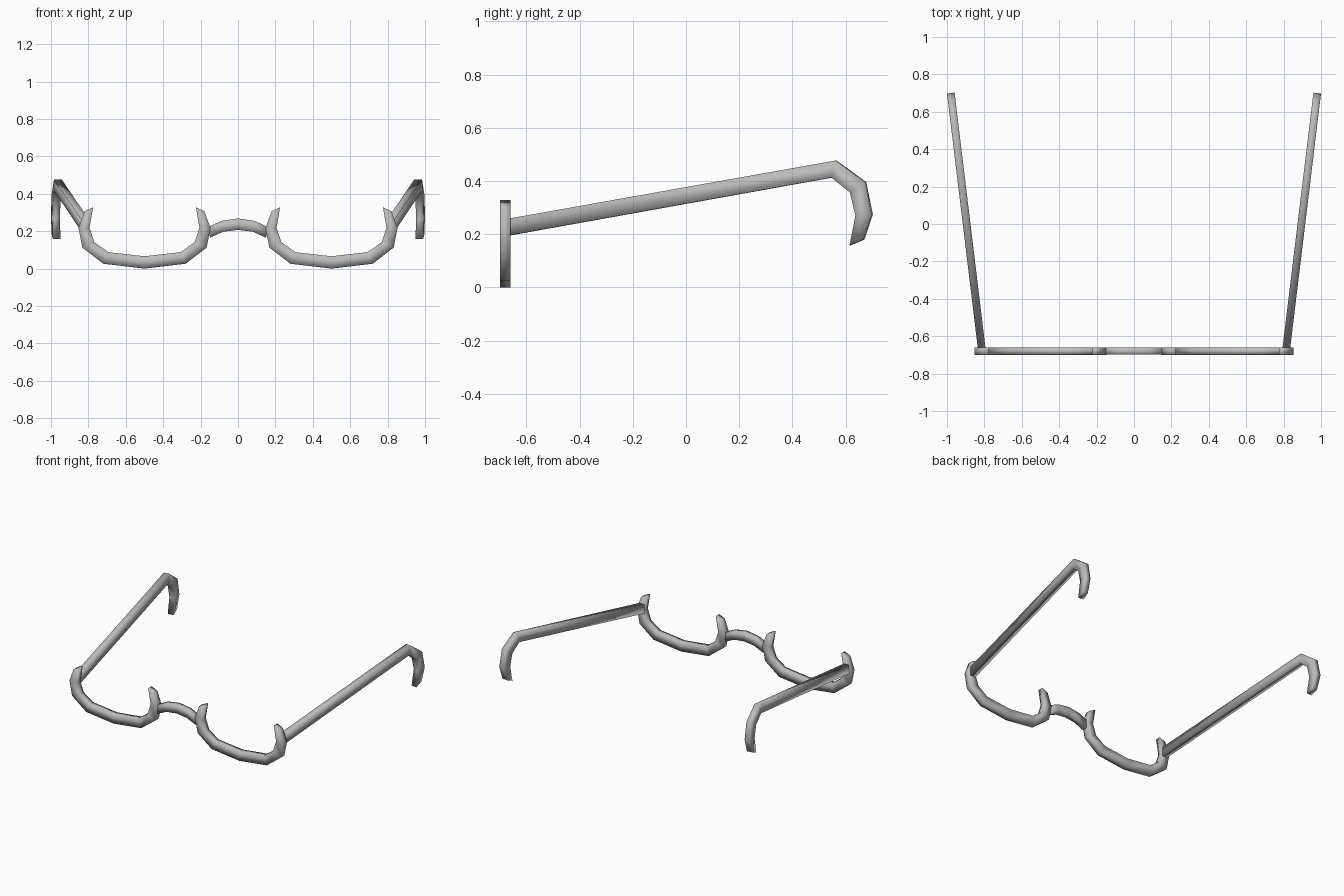
import bpy, bmesh
from mathutils import Vector

if "Cube" in bpy.data.objects:
    bpy.data.objects.remove(bpy.data.objects["Cube"])

metal = bpy.data.materials.new("grey metal")
metal.diffuse_color = (0.5, 0.5, 0.5, 1)
metal.use_nodes = True
metal.node_tree.nodes["Principled BSDF"].inputs["Base Color"].default_value = metal.diffuse_color


def bar(name, outer, inner, half, place, normal):
    """Soft-shaded square bar running between an outer and an inner edge outline."""
    bm = bmesh.new()
    n = Vector(normal).normalized() * half
    rings = []
    for o, i in zip(outer, inner):
        o, i = Vector(place(*o)), Vector(place(*i))
        rings.append([bm.verts.new(p) for p in (o - n, o + n, i + n, i - n)])
    for a, b in zip(rings, rings[1:]):
        for k in range(4):
            j = (k + 1) % 4
            bm.faces.new((a[k], a[j], b[j], b[k]))
    bm.faces.new(rings[0])
    bm.faces.new(rings[-1])
    bmesh.ops.recalc_face_normals(bm, faces=bm.faces)
    for face in bm.faces:
        face.smooth = True
    mesh = bpy.data.meshes.new(name)
    bm.to_mesh(mesh)
    bm.free()
    mesh.materials.append(metal)
    obj = bpy.data.objects.new(name, mesh)
    bpy.context.collection.objects.link(obj)


def mirrored(half):
    """Complete a half outline that ends on its symmetry axis."""
    return half + [(-u, z) for u, z in reversed(half[:-1])]


# Half-moon rims: (offset from lens centre, height)
rim_outer = mirrored([(.32, .307), (.353, .217), (.332, .112), (.22, .026), (0, 0)])
rim_inner = mirrored([(.275, .328), (.294, .217), (.268, .141), (.193, .088), (0, .066)])

# Arched bridge: (x, z)
bridge_outer = mirrored([(.16, .222), (.09, .255), (0, .268)])
bridge_inner = mirrored([(.15, .165), (.08, .197), (0, .207)])

# Temple arm with ear hook: (y, z)
arm_outer = [(-.675, .257), (.564, .477), (.675, .396), (.70, .275), (.669, .18)]
arm_inner = [(-.665, .195), (.549, .413), (.618, .357), (.639, .27), (.617, .158)]
SPLAY = .121

bar("bridge", bridge_outer, bridge_inner, .019, lambda x, z: (x, -.68, z), (0, 1, 0))
for side, label in ((-1, "left"), (1, "right")):
    bar(label + "_rim", rim_outer, rim_inner, .02,
        lambda u, z: (side * .5 + u, -.68, z), (0, 1, 0))
    bar(label + "_temple", arm_outer, arm_inner, .0205,
        lambda y, z: (side * (.815 + (y + .66) * SPLAY), y, z), (1, -side * SPLAY, 0))
